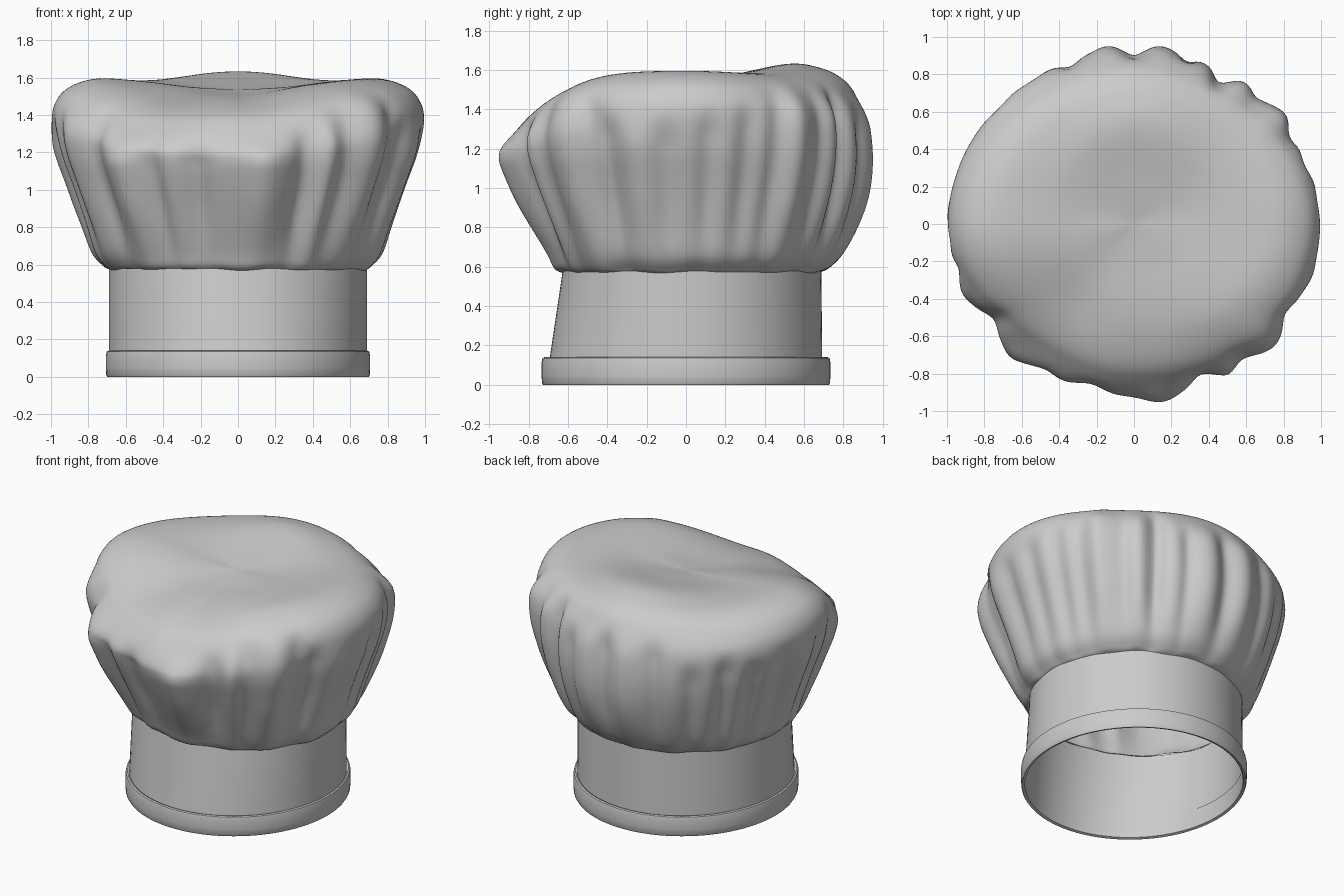
import bpy, bmesh, math

if "Cube" in bpy.data.objects:
    bpy.data.objects.remove(bpy.data.objects["Cube"])

N = 256


def lathe(name, rows, cols, point, loop=False, cap=False, angle=40):
    """Skin a grid of point(row, theta) closed around z."""
    bm = bmesh.new()
    g = [[bm.verts.new(point(i, 2 * math.pi * j / cols)) for j in range(cols)]
         for i in range(rows)]
    for i in range(rows if loop else rows - 1):
        a, b = g[i], g[(i + 1) % rows]
        for j in range(cols):
            k = (j + 1) % cols
            bm.faces.new((a[j], a[k], b[k], b[j]))
    if cap:
        bm.faces.new(g[-1])
    me = bpy.data.meshes.new(name)
    bm.to_mesh(me)
    bm.free()
    ob = bpy.data.objects.new(name, me)
    bpy.context.collection.objects.link(ob)
    bpy.context.view_layer.objects.active = ob
    ob.select_set(True)
    bpy.ops.object.shade_smooth_by_angle(angle=math.radians(angle))
    ob.select_set(False)
    return ob


# rolled trim at the foot of the band
trim = [(-.025, .006), (-.008, 0), (-.003, .008), (0, .05), (0, .11), (-.005, .135),
        (-.014, .14), (-.025, .136)]
lathe("trim", len(trim), 96, lambda i, a: (
    (.707 + trim[i][0]) * math.cos(a), (.735 + trim[i][0]) * math.sin(a), trim[i][1]),
    loop=True)


# upright band, leaning back at the front
def band_point(i, a):
    t = i / 6
    z = .02 + .56 * t
    s = math.sin(a)
    ry = .694 - .006 * t if s > 0 else .71 - .083 * t
    return (.69 * math.cos(a), ry * s, z)


lathe("band", 7, 96, band_point)

# puffed crown: radius/height outlines seen at the front, sides and back
FRONT = [(.62, .572), (.66, .595), (.70, .68), (.795, .87), (.87, 1.03), (.915, 1.15),
         (.91, 1.22), (.84, 1.32), (.75, 1.40), (.6, 1.46), (.42, 1.497), (.2, 1.515), (0, 1.535)]
SIDE = [(.685, .572), (.715, .59), (.775, .66), (.83, .82), (.90, 1.02), (.965, 1.2),
        (.995, 1.36), (.975, 1.47), (.9, 1.55), (.75, 1.595), (.5, 1.58), (.25, 1.55), (0, 1.535)]
BACK = [(.685, .572), (.73, .595), (.80, .67), (.875, .82), (.925, 1.0), (.935, 1.18),
        (.91, 1.36), (.86, 1.48), (.79, 1.56), (.68, 1.612), (.52, 1.632), (.25, 1.58), (0, 1.535)]
# folds: angle, half width (degrees), push outward, height where it fades
FOLDS = [(-25, 4, -.04, 1.35), (-15, 5, .02, 1.3), (-6, 4, -.025, 1.3), (7, 4, -.03, 1.35),
         (19, 4, -.03, 1.4), (29, 4, -.025, 1.45), (36, 5, .035, 1.5), (46, 3, -.015, 1.45),
         (52, 4, .015, 1.46), (59, 4, -.06, 1.46), (72, 3, -.025, 1.35), (81, 5, .025, 1.4),
         (90, 4, -.035, 1.4), (99, 5, .025, 1.4), (112, 4, -.03, 1.4), (127, 4, -.03, 1.25),
         (140, 4, -.035, 1.3), (152, 4, -.03, 1.25), (166, 4, -.03, 1.3), (176, 4, .02, 1.3),
         (185, 3, -.03, 1.35), (194, 3, -.02, 1.4), (202, 4, .02, 1.35), (214, 5, -.045, 1.4),
         (227, 6, .05, 1.22), (239, 4, -.03, 1.2), (255, 6, -.05, 1.22), (279, 7, .05, 1.22),
         (294, 5, -.05, 1.3), (302, 3, .015, 1.35), (309, 4, -.02, 1.4), (319, 6, .035, 1.5),
         (329, 4, -.03, 1.45)]
SUB = 6
ROWS = 12 * SUB


def spline(p, t):
    """Catmull-Rom through the profile points."""
    i = min(int(t), len(p) - 2)
    u = t - i
    q = [p[max(0, min(len(p) - 1, i + k))] for k in (-1, 0, 1, 2)]
    return [.5 * (2 * b + (c - a) * u + (2 * a - 5 * b + 4 * c - d) * u * u
                  + (3 * b - a - 3 * c + d) * u ** 3) for a, b, c, d in zip(*q)]


def smooth(x):
    x = max(0, min(1, x))
    return x * x * (3 - 2 * x)


def crown_point(i, a):
    t = i / SUB
    s, c = math.sin(a), math.cos(a)
    f, m, b = spline(FRONT, t), spline(SIDE, t), spline(BACK, t)
    w = s * s
    if s < 0 and c < 0:  # front left slumps lower than front right
        w += .9 * w * (1 - w)
    e = f if s < 0 else b
    r, z = (e[k] * w + m[k] * (1 - w) for k in (0, 1))
    # shoulders droop on the diagonals, except the propped front right one
    droop = math.sin(2 * a) ** 2 * smooth((t - 5.5) / 2) * smooth((11 - t) / 2)
    if s < 0 and c > 0:
        z += .025 * droop
    else:
        z -= .025 * droop
        r -= .02 * droop
    for ang, wid, amp, top in FOLDS:
        d = (math.degrees(a) - ang + 180) % 360 - 180
        fade = (.3 + .7 * smooth((z - .58) / .4)) * smooth((top + .1 - z) / .2) * smooth(t)
        fade *= smooth((11 - t) / 3)
        r += amp * math.exp(-(d / wid) ** 2) * fade
    # gathered lower hem
    z += smooth((3 - t) / 2) * .003 * (math.sin(9 * a) + math.sin(14 * a + 1))
    r = max(r, .006)
    return (r * c, r * s, z)


lathe("crown", ROWS, N, crown_point, cap=True, angle=60)
